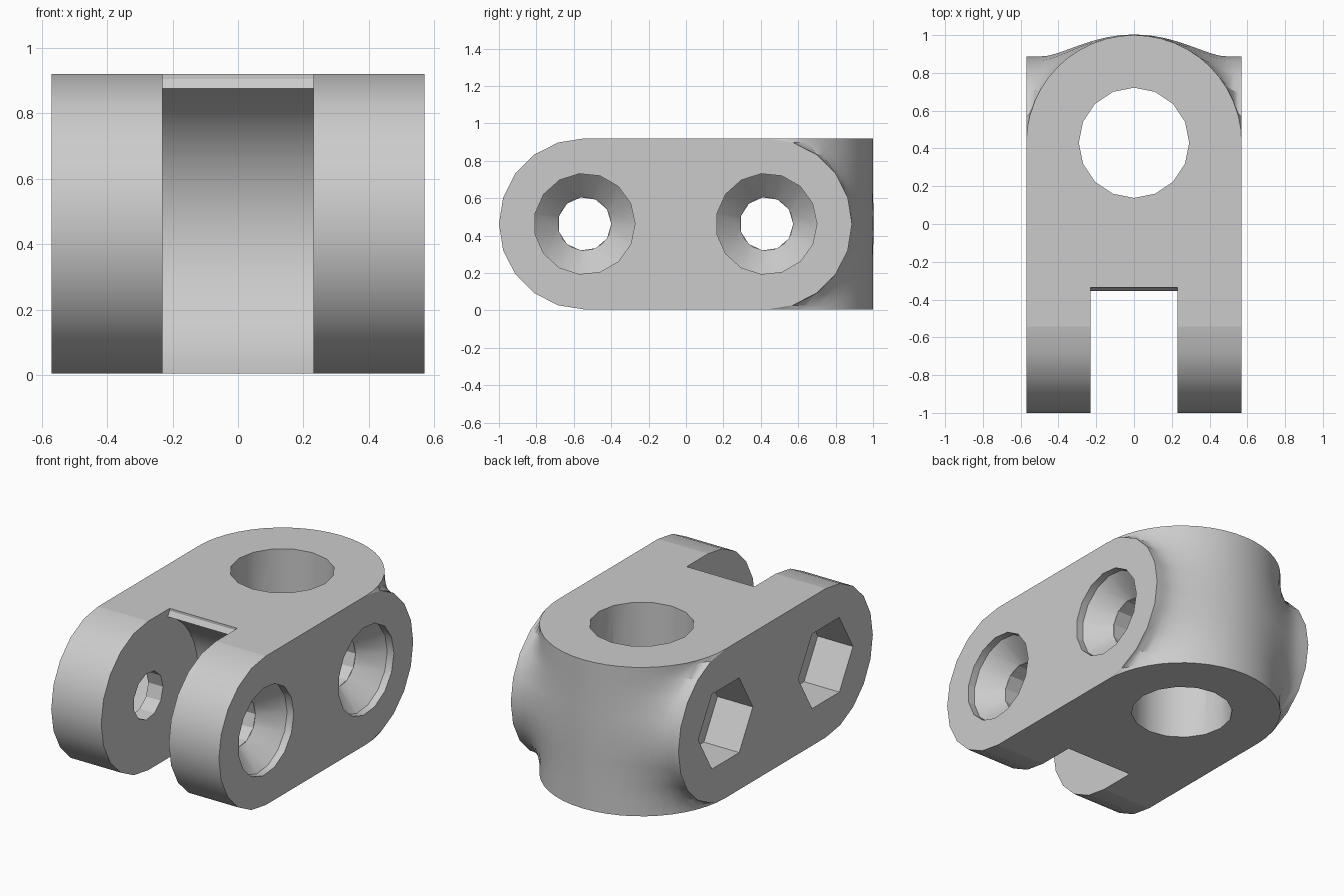
import bpy, bmesh
from math import sin, cos, pi, radians, sqrt

cube = bpy.data.objects.get("Cube")
if cube:
    bpy.data.objects.remove(cube)

HALF = 0.57                   # half width, also radius of the upright round end
R, ZC = 0.4575, 0.4625        # radius and height of the sideways round ends
PIVOTS = (-0.5425, 0.43)      # front and back bolt axes


def loft(name, rings):
    """Closed solid through rings of equal point count."""
    bm = bmesh.new()
    loops = [[bm.verts.new(p) for p in ring] for ring in rings]
    n = len(loops[0])
    for a, b in zip(loops, loops[1:]):
        for i in range(n):
            j = (i + 1) % n
            bm.faces.new((a[i], a[j], b[j], b[i]))
    bm.faces.new(loops[0])
    bm.faces.new(loops[-1])
    bmesh.ops.recalc_face_normals(bm, faces=bm.faces)
    mesh = bpy.data.meshes.new(name)
    bm.to_mesh(mesh)
    bm.free()
    obj = bpy.data.objects.new(name, mesh)
    bpy.context.collection.objects.link(obj)
    return obj


def turned_x(name, y, sides, steps):
    """Solid around a sideways axis, from (x, radius) steps."""
    angles = [2 * pi * i / sides for i in range(sides)]
    return loft(name, [[(x, y + r * cos(a), ZC + r * sin(a)) for a in angles]
                       for x, r in steps])


def cut(obj, cutter):
    mod = obj.modifiers.new("cut", 'BOOLEAN')
    mod.operation, mod.solver, mod.object = 'DIFFERENCE', 'EXACT', cutter
    bpy.context.view_layer.objects.active = obj
    bpy.ops.object.modifier_apply(modifier=mod.name)
    bpy.data.objects.remove(cutter)


def body_ring(phi):
    """Outline at one height: round back blended with the sideways round end."""
    z, b = ZC + R * sin(phi), R * cos(phi)
    k = 0.16 * cos(phi) + 1e-6
    ring = [(HALF, PIVOTS[0] - b, z)]
    for i in range(25):
        t = radians(90 - 7.5 * i)
        a = HALF * cos(t)
        h = max(k - abs(a - b), 0) / k
        ring.append((HALF * sin(t), PIVOTS[1] + max(a, b) + h * h * k / 4, z))
    ring.append((-HALF, PIVOTS[0] - b, z))
    return ring


# Main link body
body = loft("link_body", [body_ring(radians(18 * i - 90)) for i in range(11)])

# Fork slot with a concave inner wall
arc = [radians(67 - 131 * i / 12) for i in range(13)]
profile = [(-1.2, 1.1), (-0.335, 1.1), (-0.335, 0.905)]
profile += [(PIVOTS[0] + 0.4838 * cos(a), 0.43 + 0.4838 * sin(a)) for a in arc]
profile += [(profile[-1][0], -0.1), (-1.2, -0.1)]
cut(body, loft("slot_cutter", [[(x, y, z) for y, z in profile] for x in (-0.23, 0.23)]))

# Upright bore
circle = [2 * pi * i / 16 for i in range(16)]
cut(body, loft("bore_cutter", [[(0.292 * cos(a), PIVOTS[1] + 0.292 * sin(a), z)
                                for a in circle] for z in (-0.2, 1.2)]))

# Bolt holes: through hole, countersink on one side, hex nut pocket on the other
for y in PIVOTS:
    cut(body, turned_x("hole_cutter", y, 11, [(-0.7, 0.143), (0.7, 0.143)]))
    cut(body, turned_x("countersink_cutter", y, 15,
                       [(0.7, 0.27), (0.525, 0.27), (0.398, 0.143)]))
    cut(body, turned_x("nut_cutter", y, 6, [(-0.7, 0.265), (-0.33, 0.265)]))

# Smooth curved walls, flat sides
bpy.ops.object.select_all(action='DESELECT')
body.select_set(True)
bpy.context.view_layer.objects.active = body
bpy.ops.object.shade_smooth_by_angle(angle=radians(31))
for face in body.data.polygons:
    if max(abs(c) for c in face.normal) > 0.9999:
        face.use_smooth = False

# Grey material
grey = bpy.data.materials.new("light_grey")
grey.use_nodes = True
colour = (0.6, 0.6, 0.6, 1)
grey.diffuse_color = colour
grey.node_tree.nodes["Principled BSDF"].inputs["Base Color"].default_value = colour
body.data.materials.clear()
body.data.materials.append(grey)
